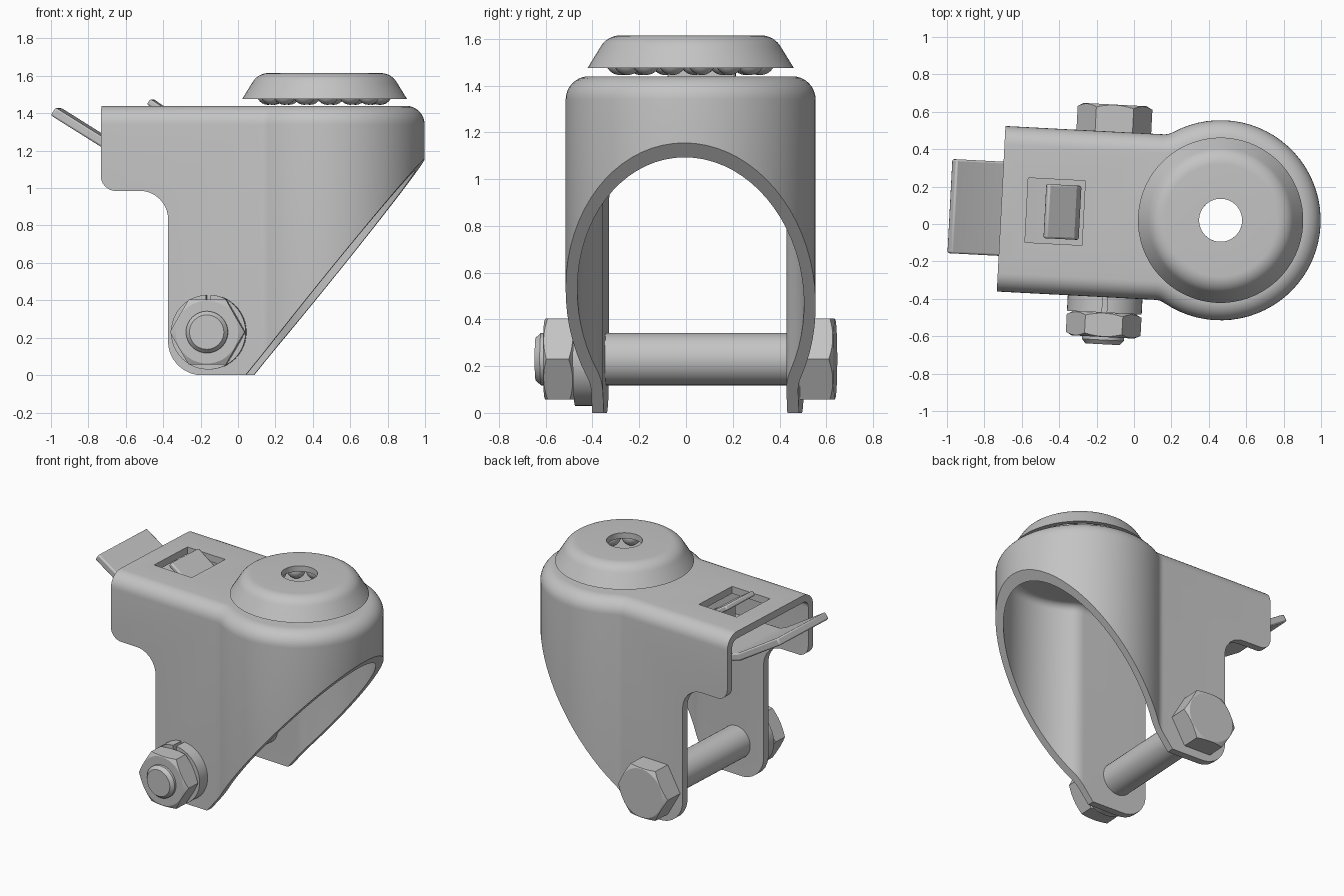
import bpy, bmesh
from math import sin, cos, pi, atan2, sqrt, tan, radians
from mathutils import Matrix, Vector

if "Cube" in bpy.data.objects:
    bpy.data.objects.remove(bpy.data.objects["Cube"])

STEEL = (0.55, 0.55, 0.55, 1)
steel = bpy.data.materials.new("plain_steel")
steel.use_nodes = True
steel.diffuse_color = STEEL
steel.node_tree.nodes["Principled BSDF"].inputs["Base Color"].default_value = STEEL

parts = []
AXLE = Matrix.Translation((-0.595, 0, 0.23)) @ Matrix.Rotation(radians(90), 4, 'X')


def make(name, bm, matrix=None, part=True):
    """Turn a bmesh into an object."""
    bmesh.ops.remove_doubles(bm, verts=bm.verts, dist=1e-5)
    bmesh.ops.dissolve_degenerate(bm, edges=bm.edges, dist=1e-5)
    bmesh.ops.recalc_face_normals(bm, faces=bm.faces)
    if matrix:
        bm.transform(matrix)
    mesh = bpy.data.meshes.new(name)
    bm.to_mesh(mesh)
    bm.free()
    mesh.materials.append(steel)
    ob = bpy.data.objects.new(name, mesh)
    bpy.context.collection.objects.link(ob)
    if part:
        parts.append(ob)
    return ob


def loft(name, rings, matrix=None, part=True):
    """Skin a stack of equal closed rings and cap both ends."""
    bm = bmesh.new()
    vs = [[bm.verts.new(p) for p in ring] for ring in rings]
    n = len(vs[0])
    for a, b in zip(vs, vs[1:]):
        for i in range(n):
            j = (i + 1) % n
            bm.faces.new((a[i], a[j], b[j], b[i]))
    bm.faces.new(vs[0])
    bm.faces.new(vs[-1])
    return make(name, bm, matrix, part)


def lathe(name, profile, n=48, matrix=None, part=True):
    """Turn a closed (radius, height) profile about z."""
    bm = bmesh.new()
    vs = [[bm.verts.new((r * cos(2 * pi * k / n), r * sin(2 * pi * k / n), h))
           for r, h in profile] for k in range(n)]
    m = len(profile)
    for k in range(n):
        a, b = vs[k], vs[(k + 1) % n]
        for i in range(m):
            j = (i + 1) % m
            bm.faces.new((a[i], a[j], b[j], b[i]))
    return make(name, bm, matrix, part)


def box(name, size, centre):
    bm = bmesh.new()
    bmesh.ops.create_cube(bm, size=1)
    return make(name, bm, Matrix.Translation(centre) @ Matrix.Diagonal((*size, 1)), False)


def boolean(ob, cutter, operation):
    mod = ob.modifiers.new("cut", 'BOOLEAN')
    mod.object, mod.operation, mod.solver = cutter, operation, 'EXACT'
    bpy.context.view_layer.objects.active = ob
    bpy.ops.object.modifier_apply(modifier=mod.name)
    bpy.data.objects.remove(cutter)


def rounded(corners, steps=8):
    """Round the corners (x, z, radius) of a polygon."""
    out = []
    for i, (x, z, r) in enumerate(corners):
        p = Vector((x, z))
        if not r:
            out.append(p)
            continue
        a = (Vector(corners[i - 1][:2]) - p).normalized()
        b = (Vector(corners[(i + 1) % len(corners)][:2]) - p).normalized()
        half = a.angle(b) / 2
        c = p + (a + b).normalized() * (r / sin(half))
        s, e = p + a * (r / tan(half)) - c, p + b * (r / tan(half)) - c
        for k in range(steps + 1):
            out.append(c + s.lerp(e, k / steps).normalized() * r)
    return out


# ---- fork: pressed sheet with a round nose and straight legs ----
R, W, NECK, SHEET, TOP, BEND = 0.535, 0.443, 0.1, 0.05, 1.44, 0.1


def outline(d, z, end):
    """Plan outline moved inward by d."""
    cy = W + NECK
    cx = -sqrt((R + NECK) ** 2 - cy ** 2)
    a = atan2(cy, cx)
    side = [(end, W - d)]
    for k in range(7):
        t = -pi / 2 + (a - pi / 2) * k / 6
        side.append((cx + (NECK + d) * cos(t), cy + (NECK + d) * sin(t)))
    nose = [((R - d) * cos(a - 2 * a * k / 48), (R - d) * sin(a - 2 * a * k / 48))
            for k in range(1, 48)]
    return [(x, y, z) for x, y in side + nose + [(x, -y) for x, y in reversed(side)]]


def shell(name, d, bottom, end, part):
    rings = [outline(d, bottom, end)]
    r = BEND - d
    for k in range(9):
        t = pi / 2 * k / 8
        rings.append(outline(d + r * (1 - cos(t)), TOP - BEND + r * sin(t), end))
    return loft(name, rings, part=part)


fork = shell("fork", 0, -0.1, -1.4, True)
boolean(fork, shell("hollow", SHEET, -0.2, -1.5, False), 'DIFFERENCE')
side_shape = rounded([(-1.175, 1.6, 0), (-1.175, 0.985, 0.08), (-0.815, 0.985, 0.15),
                      (-0.815, 0, 0.18), (-0.40, 0, 0), (0.9, 1.606, 0)])
boolean(fork, loft("side_shape", [[(p.x, y, p.y) for p in side_shape] for y in (-1, 1)],
                   part=False), 'INTERSECT')
boolean(fork, box("window", (0.305, 0.345, 0.4), (-0.886, 0, TOP)), 'DIFFERENCE')
boolean(fork, lathe("pivot_hole", [(0, 1.2), (0.115, 1.2), (0.115, 1.6), (0, 1.6)],
                    part=False), 'DIFFERENCE')

# ---- swivel cap and its ring of balls ----
arc = [(0.30 + 0.1 * sin(t), 1.515 + 0.1 * cos(t))
       for t in [radians(61) * k / 8 for k in range(9)]]
lathe("swivel_cap", [(0.115, 1.615)] + arc +
      [(0.442, 1.475), (0.41, 1.475), (0.345, 1.575), (0.115, 1.575)], 64)

bm = bmesh.new()
for k in range(15):
    t = 2 * pi * (k + 0.5) / 15
    bmesh.ops.create_uvsphere(bm, u_segments=20, v_segments=12, radius=0.062,
                              matrix=Matrix.Translation((0.303 * cos(t), 0.303 * sin(t), 1.507)))
make("bearing_balls", bm)


# ---- brake lever and its tab in the window ----
def ribbon(name, path, half_width, t):
    """Bent strip: a path in x, z with thickness t."""
    pts = [Vector(p) for p in path]
    up, down = [], []
    for i, p in enumerate(pts):
        a = (p - pts[i - 1]).normalized() if i else None
        b = (pts[i + 1] - p).normalized() if i < len(pts) - 1 else None
        d = ((a or b) + (b or a)).normalized()
        off = Vector((-d.y, d.x)) * (t / 2 / d.dot(b or a))
        up.append(p + off)
        down.append(p - off)
    ring = up + down[::-1]
    return loft(name, [[(p.x, y, p.y) for p in ring] for y in (-half_width, half_width)])


lever = ribbon("brake_lever", [(-1.44, 1.41), (-1.12, 1.21), (-1.06, 1.19), (-0.55, 1.19)],
               0.252, 0.05)
tab = ribbon("lever_tab", [(-0.935, 1.463), (-0.79, 1.365), (-0.77, 1.33), (-0.77, 1.2)],
             0.145, 0.035)
for ob in (lever, tab):
    bev = ob.modifiers.new("soft_edges", 'BEVEL')
    bev.width, bev.segments, bev.limit_method, bev.angle_limit = 0.01, 2, 'ANGLE', radians(60)


# ---- axle bolt, nut and spring washer (heights run from the back to the front) ----
def hexagon(name, lo, hi, chamfer_hi):
    ring = [(0.2 * cos(k * pi / 3), 0.2 * sin(k * pi / 3)) for k in range(6)]
    ob = loft(name, [[(x, y, h) for x, y in ring] for h in (lo, hi)])
    profile = [(0, lo), (0.168, lo), (0.22, lo + 0.028)]
    profile += [(0.22, hi - 0.028), (0.168, hi)] if chamfer_hi else [(0.22, hi)]
    boolean(ob, lathe("chamfer", profile + [(0, hi)], part=False), 'INTERSECT')
    ob.data.transform(AXLE)


lathe("axle", [(0, -0.46), (0.112, -0.46), (0.112, 0.672), (0.092, 0.695), (0, 0.695)],
      40, AXLE)
hexagon("bolt_head", -0.588, -0.443, False)
hexagon("nut", 0.526, 0.656, True)
washer = lathe("spring_washer", [(0.115, 0.443), (0.2, 0.443), (0.2, 0.526), (0.115, 0.526)],
               48, AXLE)
boolean(washer, box("slit", (0.025, 0.2, 0.14), (-0.595, -0.485, 0.40)), 'DIFFERENCE')

# ---- shade, then turn the whole assembly into place ----
PLACE = Matrix.Translation((0.463, 0.02, 0)) @ Matrix.Rotation(radians(-3), 4, 'Z')
bpy.ops.object.select_all(action='DESELECT')
for ob in parts:
    ob.data.transform(PLACE)
    ob.select_set(True)
bpy.context.view_layer.objects.active = fork
bpy.ops.object.shade_smooth_by_angle(angle=radians(24))
